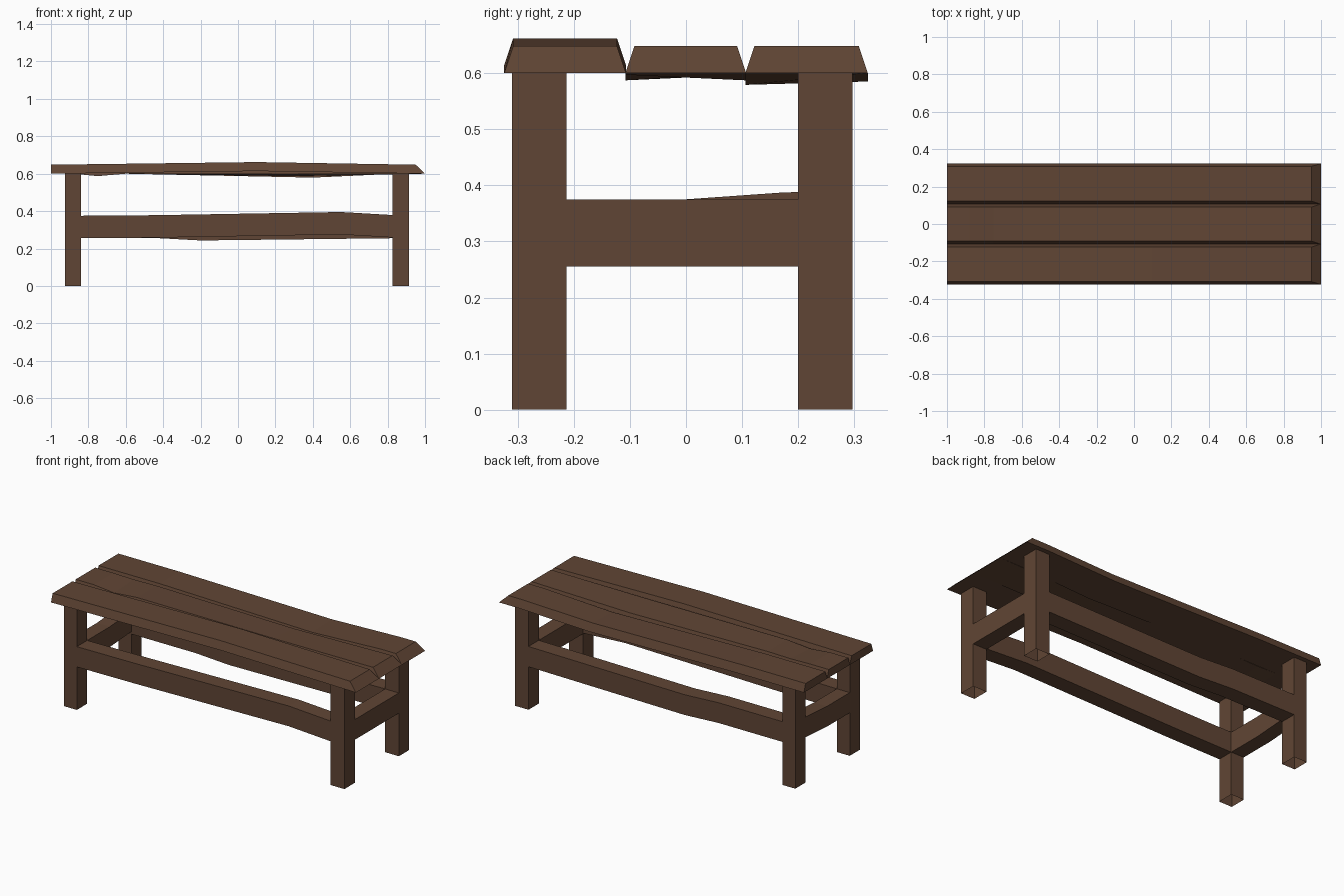
import bpy, bmesh

if "Cube" in bpy.data.objects:
    bpy.data.objects.remove(bpy.data.objects["Cube"])

wood = bpy.data.materials.new("dark brown wood")
wood.diffuse_color = (0.118, 0.06, 0.035, 1)
wood.use_nodes = True
wood.node_tree.nodes["Principled BSDF"].inputs["Base Color"].default_value = wood.diffuse_color


def loft(name, rings, caps=True):
    """Join a row of four-point rings into a beam, with flat faces."""
    bm = bmesh.new()
    rows = [[bm.verts.new(p) for p in ring] for ring in rings]
    for a, b in zip(rows, rows[1:]):
        for i in range(4):
            j = (i + 1) % 4
            bm.faces.new((a[i], a[j], b[j], b[i]))
    if caps:
        bm.faces.new(rows[0])
        bm.faces.new(rows[-1])
    bmesh.ops.recalc_face_normals(bm, faces=bm.faces)
    mesh = bpy.data.meshes.new(name)
    bm.to_mesh(mesh)
    bm.free()
    mesh.materials.append(wood)
    ob = bpy.data.objects.new(name, mesh)
    bpy.context.collection.objects.link(ob)


def plank(name, y0, y1, warp):
    """Bevelled plank; warp lists (x, front lift, back lift)."""
    rings = []
    for x, f, b in [(-1, 0, 0)] + warp + [(1, 0, 0)]:
        xt = min(x, 0.95)          # sloped cut on the right end
        rings.append([(x, y0, 0.6 + f), (x, y1, 0.6 + b),
                      (xt, y1 - 0.016, 0.648 + b), (xt, y0 + 0.016, 0.648 + f)])
    loft(name, rings)


# seat planks
plank("front_plank", -0.324, -0.107, [(0.1, 0.014, 0.014)])
plank("middle_plank", -0.108, 0.107,
      [(-0.88, 0, 0), (-0.75, -0.013, -0.003), (-0.6, 0, 0), (0.3, -0.003, -0.013)])
plank("back_plank", 0.106, 0.324,
      [(-0.6, 0, 0), (0.4, -0.021, -0.015), (0.85, 0, 0)])

# legs, open underneath
LEGX = {"left": (-0.925, -0.84), "right": (0.825, 0.915)}
LEGY = {"front": (-0.31, -0.213), "back": (0.2, 0.297)}
for sx, (x0, x1) in LEGX.items():
    for sy, (y0, y1) in LEGY.items():
        loft(f"{sy}_{sx}_leg",
             [[(x0, y0, z), (x1, y0, z), (x1, y1, z), (x0, y1, z)] for z in (0, 0.6)],
             caps=False)

# long rails, gently warped: (x, lift)
WARP_X = {"front": [(-0.84, 0), (-0.45, 0.003), (0.55, 0.02), (0.825, 0.004)],
          "back": [(-0.84, 0), (-0.42, 0), (-0.2, -0.012), (0.825, 0)]}
for side, warp in WARP_X.items():
    y0, y1 = LEGY[side]
    loft(f"{side}_rail",
         [[(x, y0, 0.255 + d), (x, y1, 0.255 + d), (x, y1, 0.375 + d), (x, y0, 0.375 + d)]
          for x, d in warp])

# short end rails: (y, lift)
WARP_Y = {"left": [(-0.213, 0), (0.0, 0), (0.17, 0.012), (0.2, 0.013)],
          "right": [(-0.213, 0), (0.2, 0)]}
for side, warp in WARP_Y.items():
    x0, x1 = LEGX[side]
    loft(f"{side}_end_rail",
         [[(x0, y, 0.255 + d), (x1, y, 0.255 + d), (x1, y, 0.375 + d), (x0, y, 0.375 + d)]
          for y, d in warp])
